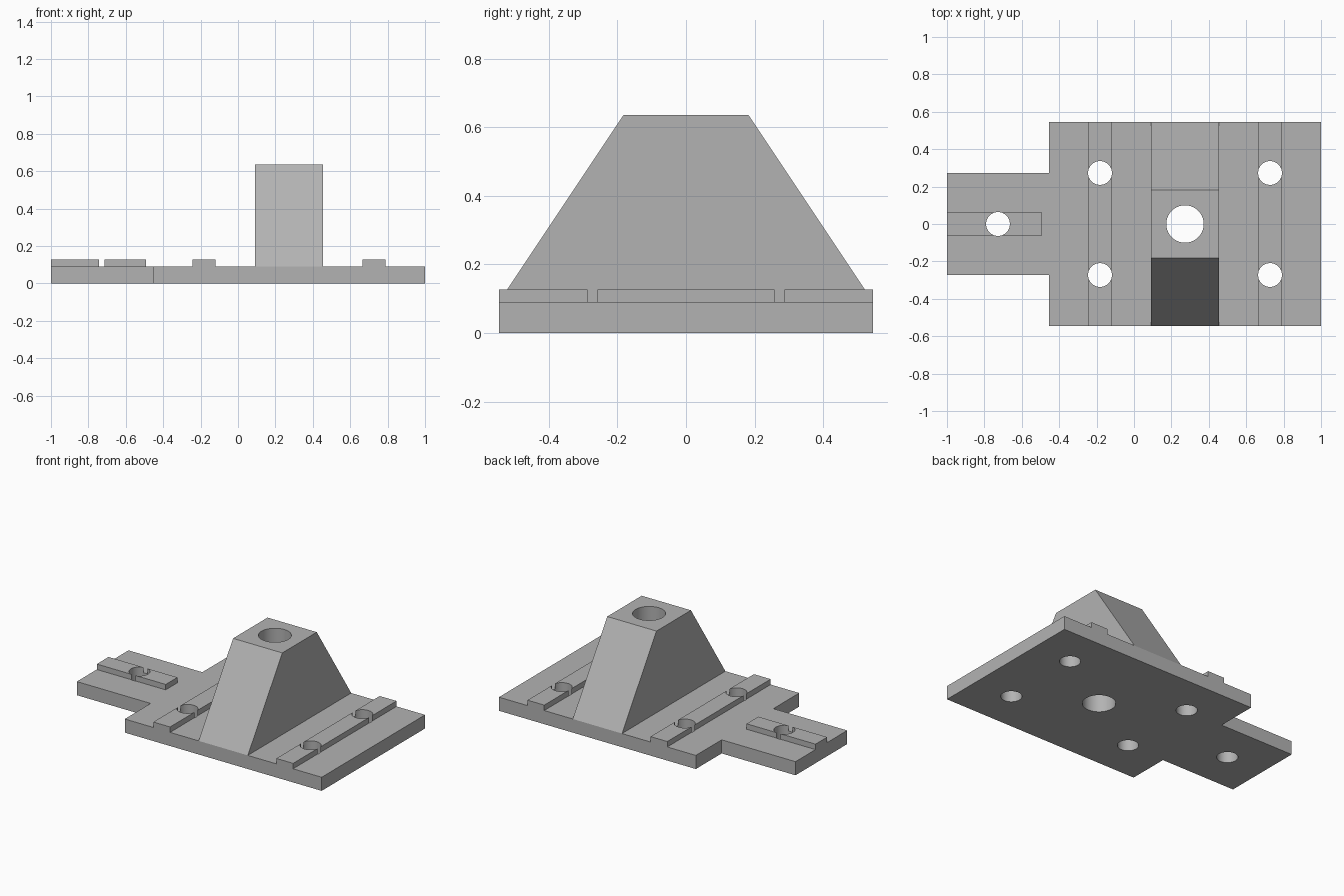
import bpy
import bmesh
import math
from mathutils import Vector

if "Cube" in bpy.data.objects:
    bpy.data.objects.remove(bpy.data.objects["Cube"], do_unlink=True)

U = 2 / 110            # one design unit
PLATE, RIB, TOWER = 5 * U, 7 * U, 35 * U   # top heights
HOLE_X, HOLE_Y = 10 * U, 15 * U

grey = bpy.data.materials.new("machined_grey")
grey.use_nodes = True
grey.diffuse_color = (0.45, 0.45, 0.45, 1)
grey.node_tree.nodes["Principled BSDF"].inputs["Base Color"].default_value = grey.diffuse_color


def prism(name, outline, offset):
    """Extrude a closed outline along an offset vector."""
    bm = bmesh.new()
    face = bm.faces.new([bm.verts.new(p) for p in outline])
    moved = bmesh.ops.extrude_face_region(bm, geom=[face])["geom"]
    verts = [v for v in moved if isinstance(v, bmesh.types.BMVert)]
    bmesh.ops.translate(bm, verts=verts, vec=Vector(offset))
    bmesh.ops.recalc_face_normals(bm, faces=bm.faces)
    mesh = bpy.data.meshes.new(name)
    bm.to_mesh(mesh)
    bm.free()
    mesh.materials.append(grey)
    obj = bpy.data.objects.new(name, mesh)
    bpy.context.collection.objects.link(obj)
    return obj


def bar(name, x0, x1, y0, y1):
    """Raised rectangular strip on top of the plate."""
    outline = [(x0, y0, PLATE), (x1, y0, PLATE), (x1, y1, PLATE), (x0, y1, PLATE)]
    return prism(name, outline, (0, 0, RIB - PLATE))


def drill(obj, x, y, radius):
    """Cut a vertical through hole."""
    ring = [(x + radius * math.cos(a), y + radius * math.sin(a), -0.1)
            for a in (math.tau * i / 64 for i in range(64))]
    cutter = prism("hole_cutter", ring, (0, 0, 1))
    cutter.hide_render = True
    mod = obj.modifiers.new("hole", "BOOLEAN")
    mod.operation, mod.solver, mod.object = "DIFFERENCE", "EXACT", cutter
    bpy.context.view_layer.objects.active = obj
    bpy.ops.object.modifier_apply(modifier=mod.name)
    bpy.data.objects.remove(cutter, do_unlink=True)


# Base plate with tongue
half = [(-55, 15), (-25, 15), (-25, 30), (55, 30)]
outline = [(x * U, y * U, 0) for x, y in half]
outline += [(x, -y, z) for x, y, z in reversed(outline)]
plate = prism("base_plate", outline, (0, 0, PLATE))

# Tapered tower
profile = [(-30 * U, PLATE), (30 * U, PLATE), (10 * U, TOWER), (-10 * U, TOWER)]
tower = prism("tower", [(5 * U, y, z) for y, z in profile], (20 * U, 0, 0))

# Raised ribs
w = 3.4 * U
inner_rib = bar("inner_rib", -HOLE_X - w, -HOLE_X + w, -30 * U, 30 * U)
outer_rib = bar("outer_rib", 40 * U - w, 40 * U + w, -30 * U, 30 * U)
tongue_rib = bar("tongue_rib", -55 * U, -27 * U, -w, w)

# Bolt holes and central bore
SMALL = 3.5 * U
for rib, x in ((inner_rib, -HOLE_X), (outer_rib, 40 * U)):
    for side in (-1, 1):
        for part in (plate, rib):
            drill(part, x, side * HOLE_Y, SMALL)
for part in (plate, tongue_rib):
    drill(part, -40 * U, 0, SMALL)
for part in (plate, tower):
    drill(part, 15 * U, 0, 5.5 * U)

# Smooth hole walls, sharp edges elsewhere
bpy.ops.object.select_all(action="DESELECT")
for obj in (plate, tower, inner_rib, outer_rib, tongue_rib):
    obj.select_set(True)
bpy.context.view_layer.objects.active = plate
bpy.ops.object.shade_smooth_by_angle(angle=math.radians(30))
